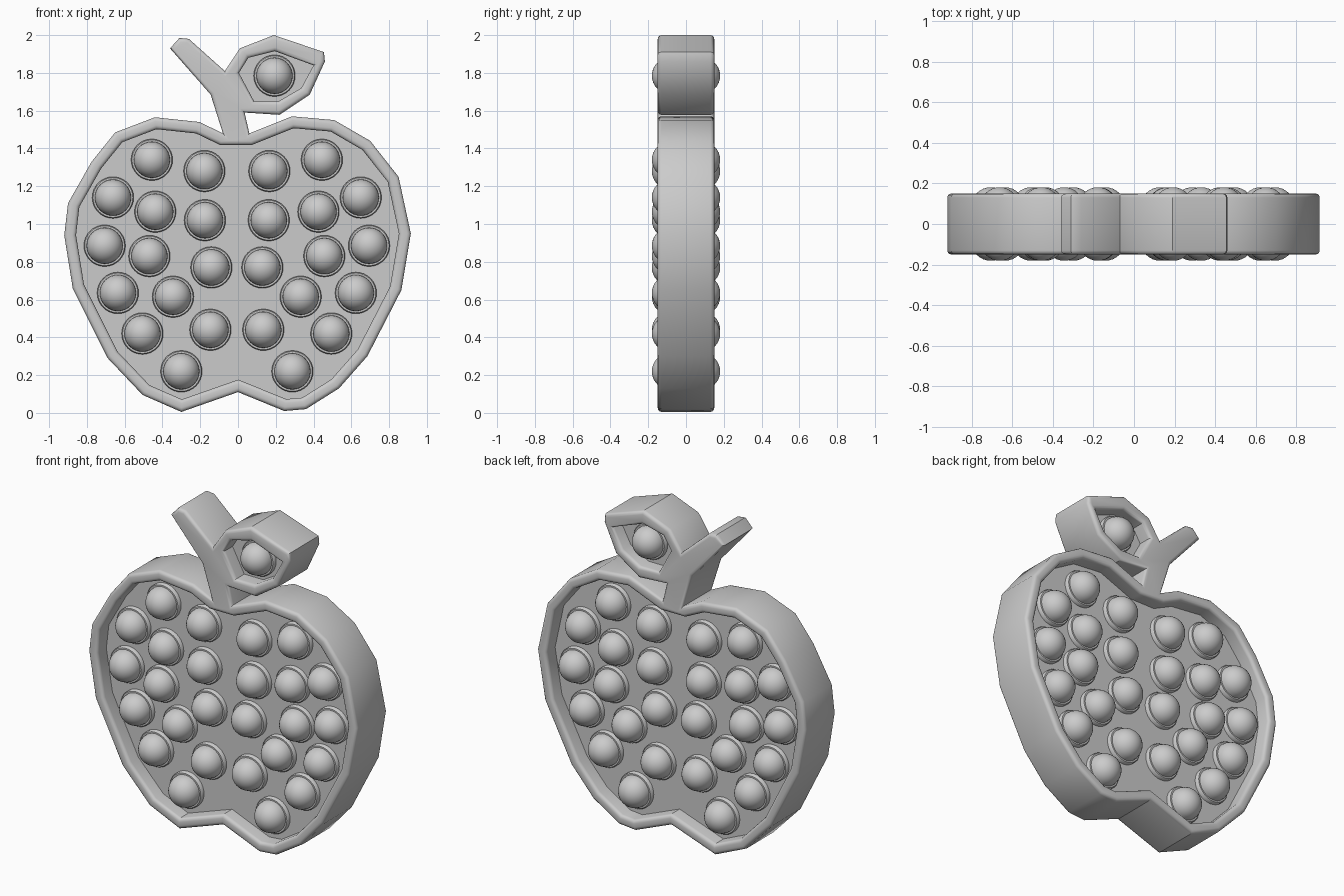
import bpy, bmesh, math
from mathutils import Vector, Matrix

cube = bpy.data.objects.get("Cube")
if cube:
    bpy.data.objects.remove(cube, do_unlink=True)

HALF, FLOOR, BEVEL = 0.15, 0.06, 0.02
RIM = 0.062
MIRROR_X = -0.006

grey = bpy.data.materials.new("soft grey")
grey.use_nodes = True
grey.diffuse_color = (0.6, 0.6, 0.6, 1)
grey.node_tree.nodes["Principled BSDF"].inputs["Base Color"].default_value = (0.6, 0.6, 0.6, 1)

# Apple outline, anticlockwise from the left of the stem round to its right
apple = [(-.08, 1.48), (-.205, 1.54), (-.44, 1.565), (-.65, 1.485), (-.775, 1.33),
         (-.90, 1.11), (-.92, .94), (-.875, .66), (-.69, .29), (-.505, .095),
         (-.30, .005), (0, .11), (.245, .01), (.36, .02), (.535, .13), (.685, .30),
         (.865, .65), (.915, .95), (.85, 1.25), (.70, 1.44), (.51, 1.55),
         (.285, 1.57), (.06, 1.48)]
# Leaf and stem, continuing the outline back to the start
leaf_stem = [(.035, 1.59), (.22, 1.578), (.38, 1.685), (.46, 1.86), (.455, 1.91),
             (.19, 2.0), (.01, 1.93), (-.07, 1.81), (-.26, 1.98), (-.31, 1.985),
             (-.36, 1.93), (-.145, 1.685)]
leaf_hole = [(.005, 1.80), (.085, 1.65), (.215, 1.65), (.335, 1.72),
             (.40, 1.84), (.195, 1.915), (.055, 1.88)]


def inset(points, amount):
    """Move every edge of an anticlockwise outline inward by amount."""
    result = []
    for i, p in enumerate(points):
        p = Vector(p)
        a = (p - Vector(points[i - 1])).normalized()
        b = (Vector(points[(i + 1) % len(points)]) - p).normalized()
        na, nb = Vector((-a.y, a.x)), Vector((-b.y, b.x))
        result.append(tuple(p + (na + nb) * amount / (1 + na.dot(nb))))
    return result


def finish(obj, angle=35):
    obj.data.materials.clear()
    obj.data.materials.append(grey)
    bpy.ops.object.select_all(action='DESELECT')
    obj.select_set(True)
    bpy.context.view_layer.objects.active = obj
    bpy.ops.object.shade_smooth_by_angle(angle=math.radians(angle))


def plate(name, outlines, half, bevel=0.0):
    """Filled outlines in the XZ plane, thickened along Y."""
    curve = bpy.data.curves.new(name, 'CURVE')
    curve.dimensions = '2D'
    curve.fill_mode = 'BOTH'
    curve.extrude = half - bevel
    curve.bevel_depth = bevel
    curve.bevel_resolution = 2
    curve.offset = -bevel
    for points in outlines:
        spline = curve.splines.new('POLY')
        spline.points.add(len(points) - 1)
        for point, (x, z) in zip(spline.points, points):
            point.co = (x, z, 0, 1)
        spline.use_cyclic_u = True
    obj = bpy.data.objects.new(name, curve)
    bpy.context.collection.objects.link(obj)
    bpy.ops.object.select_all(action='DESELECT')
    obj.select_set(True)
    bpy.context.view_layer.objects.active = obj
    bpy.ops.object.convert(target='MESH')
    obj = bpy.context.view_layer.objects.active
    obj.data.transform(Matrix.Rotation(math.pi / 2, 4, 'X'))
    bm = bmesh.new()
    bm.from_mesh(obj.data)
    bmesh.ops.remove_doubles(bm, verts=bm.verts, dist=0.0005)
    bmesh.ops.recalc_face_normals(bm, faces=bm.faces)
    bm.to_mesh(obj.data)
    bm.free()
    finish(obj)
    return obj


# Rounded rim with stem and leaf, and the recessed floors
plate("rim_stem_and_leaf", [apple + leaf_stem, inset(apple, RIM), leaf_hole], HALF, BEVEL)
plate("apple_floor", [inset(apple, RIM - 0.02)], FLOOR)
plate("leaf_floor", [inset(leaf_hole, -0.015)], FLOOR)

# Bubble: collar plus hemisphere, turned about its axis
COLLAR, DOME, SEAT = 0.11, 0.096, 0.085
profile = [(COLLAR, 0.04), (COLLAR, SEAT - 0.006), (COLLAR - 0.005, SEAT), (DOME, SEAT)]
profile += [(DOME * math.cos(t), SEAT + DOME * math.sin(t))
            for t in (math.pi / 2 * k / 8 for k in range(1, 9))]


def bubble_mesh():
    bm = bmesh.new()
    verts = [bm.verts.new((r, 0, h)) for r, h in profile]
    edges = [bm.edges.new(pair) for pair in zip(verts, verts[1:])]
    bmesh.ops.spin(bm, geom=verts + edges, cent=(0, 0, 0), axis=(0, 0, 1),
                   angle=math.tau, steps=32, use_duplicate=False)
    bmesh.ops.remove_doubles(bm, verts=bm.verts, dist=0.0005)
    bmesh.ops.recalc_face_normals(bm, faces=bm.faces)
    # The profile is open underneath, so make sure the dome faces outward
    top = max(bm.faces, key=lambda f: f.calc_center_median().z)
    if top.normal.z < 0:
        bmesh.ops.reverse_faces(bm, faces=bm.faces)
    mesh = bpy.data.meshes.new("bubble")
    bm.to_mesh(mesh)
    bm.free()
    return mesh


bubble = bubble_mesh()
half_grid = [(.45, 1.34), (.172, 1.28), (.656, 1.14), (.432, 1.065), (.169, 1.02),
             (.70, .885), (.463, .83), (.135, .77), (.63, .635), (.338, .615),
             (.50, .42), (.14, .44), (.294, .22)]
places = [("bubble", MIRROR_X + s * x, z) for x, z in half_grid for s in (-1, 1)]
places.append(("leaf_bubble", .193, 1.785))
for name, x, z in places:
    for side, turn in (("front", 1), ("back", -1)):
        obj = bpy.data.objects.new(f"{side}_{name}", bubble)
        obj.location = (x, 0, z)
        obj.rotation_euler.x = turn * math.pi / 2
        bpy.context.collection.objects.link(obj)
finish(obj, 40)
